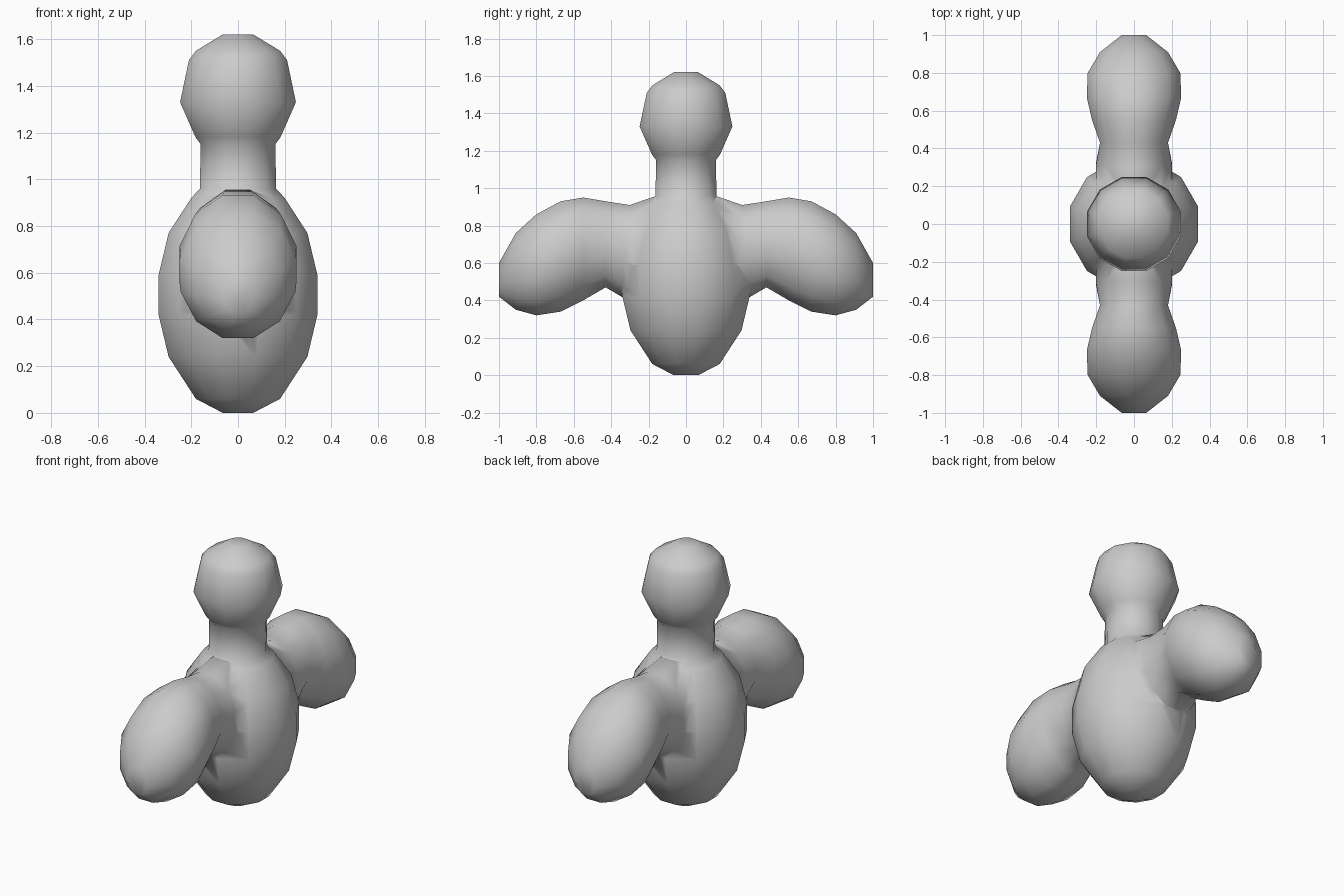
import bpy, bmesh
from math import cos, sin, pi, radians

if "Cube" in bpy.data.objects:
    bpy.data.objects.remove(bpy.data.objects["Cube"])

SIDES = 12
FIT = 1 / cos(radians(15))   # the given half-widths are flat-side silhouette extents


def loft(name, rings):
    """Skin a list of rings (each a list of 12 points) and cap both ends."""
    bm = bmesh.new()
    loops = [[bm.verts.new(p) for p in ring] for ring in rings]
    for a, b in zip(loops, loops[1:]):
        for i in range(SIDES):
            j = (i + 1) % SIDES
            bm.faces.new((a[i], a[j], b[j], b[i]))
    bm.faces.new(loops[0])
    bm.faces.new(loops[-1])
    bmesh.ops.recalc_face_normals(bm, faces=bm.faces)
    mesh = bpy.data.meshes.new(name)
    bm.to_mesh(mesh)
    bm.free()
    obj = bpy.data.objects.new(name, mesh)
    bpy.context.collection.objects.link(obj)
    return obj


ANGLES = [radians(15) + 2 * pi * i / SIDES for i in range(SIDES)]

# Egg-shaped torso, neck and round head: (half-width, height)
torso_profile = [(0.065, 0), (0.18, 0.06), (0.297, 0.24), (0.34, 0.42),
                 (0.34, 0.59), (0.297, 0.77), (0.20, 0.92), (0.163, 0.96),
                 (0.16, 1.15), (0.182, 1.18), (0.248, 1.33), (0.21, 1.51),
                 (0.18, 1.55), (0.065, 1.62)]
body = loft("body", [[(r * FIT * cos(a), r * FIT * sin(a), z) for a in ANGLES]
                     for r, z in torso_profile])

# Drooping rounded arm: (half-width, top y, top z, bottom y, bottom z)
arm_sections = [(0.15, 0.10, 0.90, 0.10, 0.50), (0.20, 0.17, 0.955, 0.22, 0.36),
                (0.20, 0.30, 0.91, 0.345, 0.42), (0.18, 0.43, 0.93, 0.43, 0.47),
                (0.222, 0.55, 0.95, 0.55, 0.40), (0.25, 0.67, 0.93, 0.67, 0.34),
                (0.245, 0.80, 0.86, 0.80, 0.32), (0.18, 0.91, 0.76, 0.91, 0.35),
                (0.065, 1.0, 0.60, 1.0, 0.42)]


def arm(name, side):
    rings = []
    for w, ty, tz, by, bz in arm_sections:
        cy, cz, dy, dz = (ty + by) / 2, (tz + bz) / 2, (ty - by) / 2, (tz - bz) / 2
        rings.append([(w * FIT * cos(a), side * (cy + dy * FIT * sin(a)),
                       cz + dz * FIT * sin(a)) for a in ANGLES])
    return loft(name, rings)


# Merge both arms into the body as one skin
arms = [arm("front_arm", -1), arm("back_arm", 1)]
bpy.context.view_layer.objects.active = body
for part in arms:
    mod = body.modifiers.new("join_" + part.name, 'BOOLEAN')
    mod.operation = 'UNION'
    mod.solver = 'EXACT'
    mod.object = part
    bpy.ops.object.modifier_apply(modifier=mod.name)
for part in arms:
    bpy.data.objects.remove(part)

# Smooth shading over the whole figure
for p in body.data.polygons:
    p.use_smooth = True
